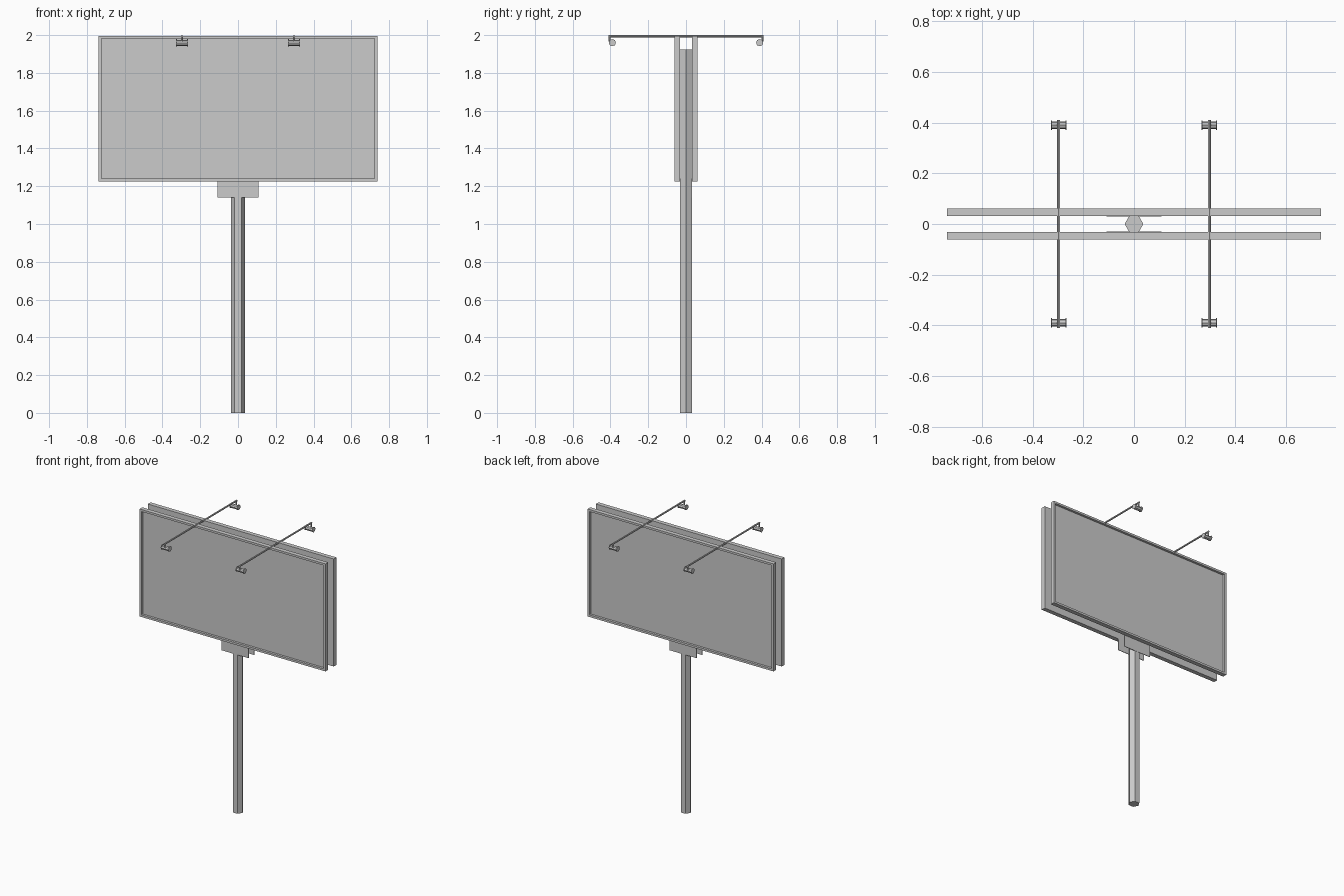
import bpy, bmesh, math
from mathutils import Matrix, Vector

cube = bpy.data.objects.get("Cube")
if cube:
    bpy.data.objects.remove(cube, do_unlink=True)

# One plain metal grey
GREY = (0.6, 0.6, 0.6, 1)
metal = bpy.data.materials.new("plain_grey")
metal.use_nodes = True
metal.diffuse_color = GREY
metal.node_tree.nodes["Principled BSDF"].inputs["Base Color"].default_value = GREY


def finish(bm, name):
    bmesh.ops.recalc_face_normals(bm, faces=bm.faces)
    mesh = bpy.data.meshes.new(name)
    bm.to_mesh(mesh)
    bm.free()
    mesh.materials.append(metal)
    obj = bpy.data.objects.new(name, mesh)
    bpy.context.collection.objects.link(obj)
    return obj


def add_box(bm, low, high):
    low, high = Vector(low), Vector(high)
    place = Matrix.Translation((low + high) / 2) @ Matrix.Diagonal((*(high - low), 1))
    bmesh.ops.create_cube(bm, size=1, matrix=place)


def add_rod(bm, start, end, radius, sides):
    start, end = Vector(start), Vector(end)
    axis = end - start
    turn = axis.to_track_quat('Z', 'Y').to_matrix().to_4x4()
    bmesh.ops.create_cone(bm, cap_ends=True, segments=sides, radius1=radius, radius2=radius,
                          depth=axis.length, matrix=Matrix.Translation((start + end) / 2) @ turn)


# Hexagonal pole with corners pointing to the sides
bm = bmesh.new()
ring = [bm.verts.new((0.037 * math.cos(k * math.pi / 3), 0.037 * math.sin(k * math.pi / 3), 0))
        for k in range(6)]
base = bm.faces.new(ring)
top = bmesh.ops.extrude_face_region(bm, geom=[base], use_keep_orig=True)
bmesh.ops.translate(bm, vec=(0, 0, 1.925),
                    verts=[v for v in top["geom"] if isinstance(v, bmesh.types.BMVert)])
finish(bm, "pole")

for side, label in ((-1, "front"), (1, "back")):
    # Display board with a raised frame around a recessed panel
    bm = bmesh.new()
    add_box(bm, (-0.738, min(side * 0.031, side * 0.062), 1.225),
            (0.738, max(side * 0.031, side * 0.062), 1.996))
    bm.normal_update()
    face = [f for f in bm.faces if f.normal.y * side > 0.9]
    bmesh.ops.inset_region(bm, faces=face, thickness=0.021)
    # Second inset makes the straight inner wall of the frame
    bmesh.ops.inset_region(bm, faces=face, thickness=0.0005)
    bmesh.ops.translate(bm, verts=face[0].verts, vec=(0, -side * 0.016, 0))
    finish(bm, label + "_board")

    # Thin mounting plate joining the board to the pole
    bm = bmesh.new()
    add_box(bm, (-0.108, side * 0.031 - 0.002, 1.14), (0.108, side * 0.031 + 0.002, 1.24))
    finish(bm, label + "_mounting_plate")

for x, label in ((-0.297, "right"), (0.297, "left")):
    # Lamp arm running over both boards, bent down at each end
    bm = bmesh.new()
    add_rod(bm, (x, -0.41, 1.994), (x, 0.41, 1.994), 0.006, 8)
    for side in (-1, 1):
        add_rod(bm, (x, side * 0.404, 1.996), (x, side * 0.404, 1.965), 0.005, 8)
    finish(bm, label + "_lamp_arm")

    # Floodlights: faceted drum with a wider cap at each end
    for side, place in ((-1, "front"), (1, "back")):
        bm = bmesh.new()
        y = side * 0.39
        add_rod(bm, (x - 0.028, y, 1.958), (x + 0.028, y, 1.958), 0.015, 8)
        for end in (-1, 1):
            add_rod(bm, (x + end * 0.026, y, 1.96), (x + end * 0.031, y, 1.96), 0.019, 8)
        finish(bm, f"{place}_{label}_floodlight")
